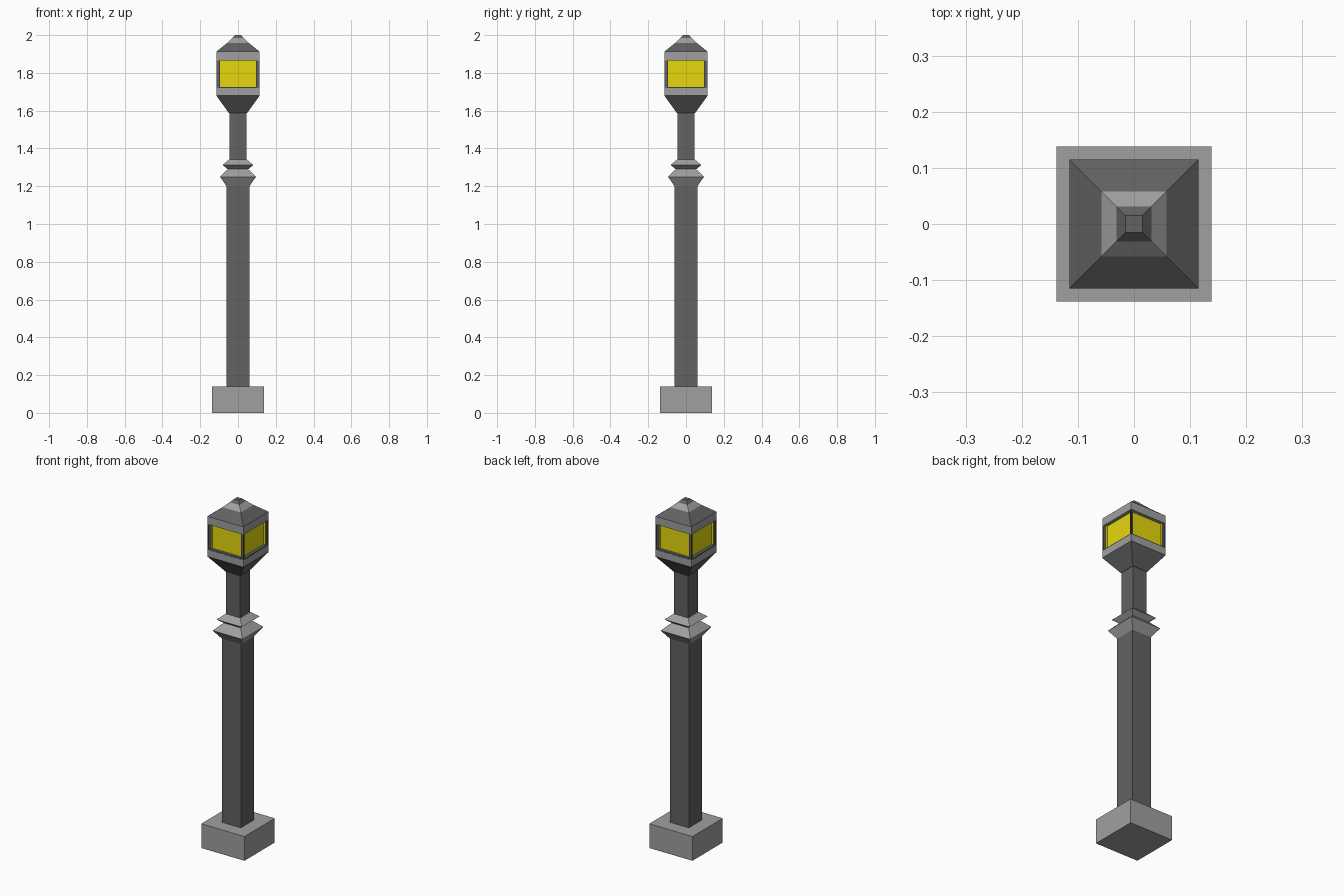
import bpy, bmesh

if "Cube" in bpy.data.objects:
    bpy.data.objects.remove(bpy.data.objects["Cube"])


def material(name, rgb):
    m = bpy.data.materials.new(name)
    m.diffuse_color = (*rgb, 1)
    m.use_nodes = True
    m.node_tree.nodes["Principled BSDF"].inputs["Base Color"].default_value = m.diffuse_color
    return m


DARK = material("dark_grey", (0.122, 0.122, 0.122))
LIGHT = material("light_grey", (0.35, 0.35, 0.35))
YELLOW = material("lamp_yellow", (0.79, 0.69, 0.004))


def make_object(name, bm, *mats):
    bmesh.ops.recalc_face_normals(bm, faces=bm.faces)
    me = bpy.data.meshes.new(name)
    bm.to_mesh(me)
    bm.free()
    for m in mats:
        me.materials.append(m)
    ob = bpy.data.objects.new(name, me)
    bpy.context.collection.objects.link(ob)
    return ob


def square_loft(profile):
    """Stack square rings given as (half width, z) and cap both ends."""
    bm = bmesh.new()
    rings = [[bm.verts.new((sx * r, sy * r, z))
              for sx, sy in ((-1, -1), (1, -1), (1, 1), (-1, 1))]
             for r, z in profile]
    for a, b in zip(rings, rings[1:]):
        for i in range(4):
            j = (i + 1) % 4
            bm.faces.new((a[i], a[j], b[j], b[i]))
    bm.faces.new(rings[0][::-1])
    bm.faces.new(rings[-1])
    return bm


# All solid parts, bottom to top
parts = [
    ("base", LIGHT, [(0.138, 0), (0.138, 0.14)]),
    ("lower_post", DARK, [(0.061, 0.14), (0.061, 1.20)]),
    ("collars", LIGHT, [(0.061, 1.20), (0.095, 1.25), (0.054, 1.29),
                        (0.081, 1.312), (0.046, 1.342)]),
    ("upper_post", DARK, [(0.046, 1.342), (0.046, 1.587)]),
    ("lantern_flare", DARK, [(0.048, 1.587), (0.115, 1.68)]),
    ("lower_band", LIGHT, [(0.115, 1.68), (0.115, 1.72)]),
    ("upper_band", LIGHT, [(0.115, 1.866), (0.115, 1.912)]),
    ("roof", DARK, [(0.115, 1.912), (0.058, 1.958)]),
    ("roof_ring", LIGHT, [(0.058, 1.958), (0.031, 1.984)]),
    ("roof_cap", DARK, [(0.031, 1.984), (0.015, 2.0)]),
]
for name, mat, profile in parts:
    make_object(name, square_loft(profile), mat)

# Lantern: dark frame with a recessed yellow pane on each side
bm = square_loft([(0.114, 1.72), (0.114, 1.872)])
bm.normal_update()
panes = [f for f in bm.faces if abs(f.normal.z) < 0.5]
bmesh.ops.inset_individual(bm, faces=panes, thickness=0.008, depth=0)
bmesh.ops.inset_individual(bm, faces=panes, thickness=0, depth=-0.018)
for f in panes:
    f.material_index = 1
make_object("lantern", bm, DARK, YELLOW)
